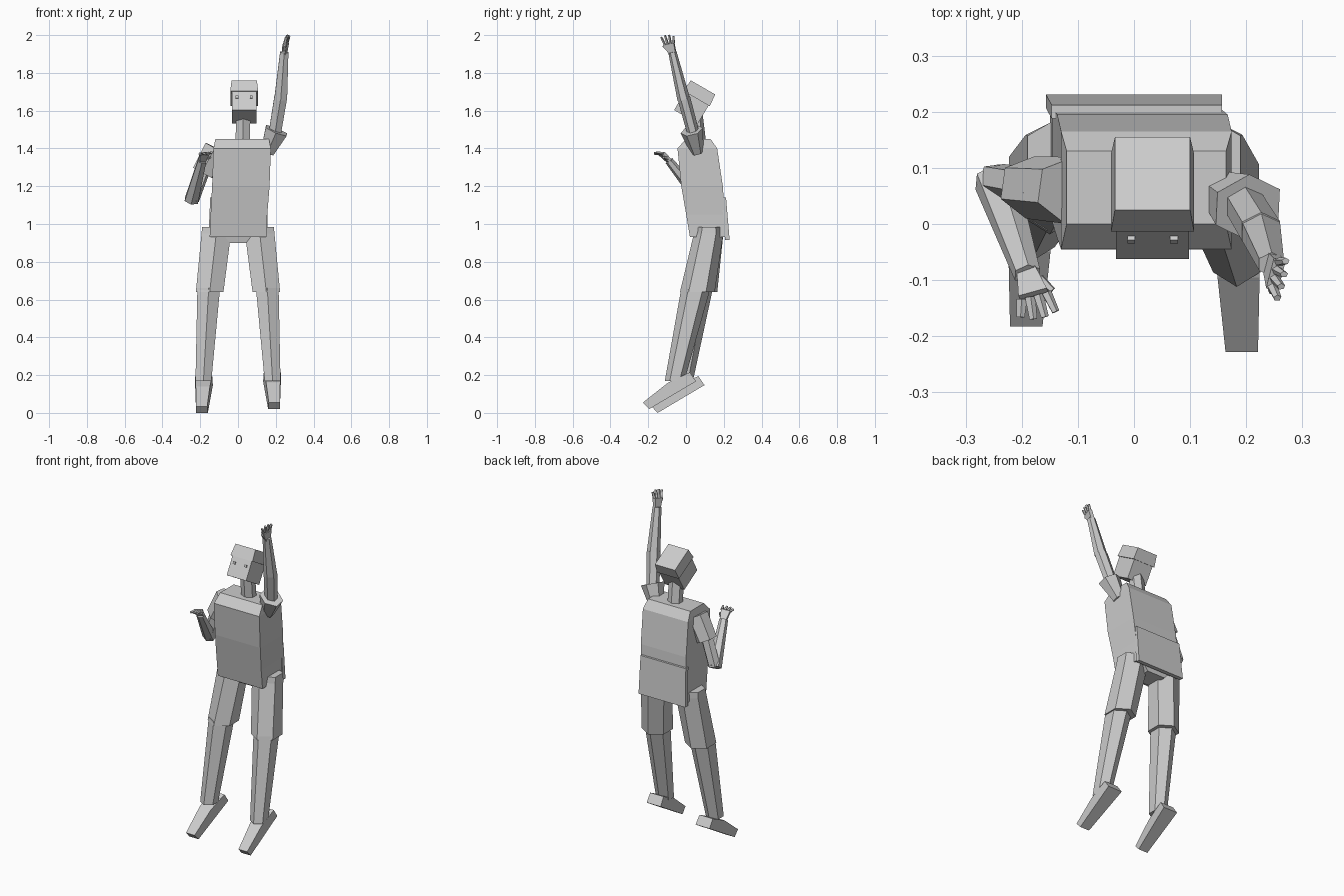
import bpy, bmesh, math
from mathutils import Vector, Matrix

cube = bpy.data.objects.get("Cube")
if cube:
    bpy.data.objects.remove(cube)

gray = bpy.data.materials.new("plain_gray")
gray.use_nodes = True
gray.diffuse_color = (0.6, 0.6, 0.6, 1)
gray.node_tree.nodes["Principled BSDF"].inputs["Base Color"].default_value = (0.6, 0.6, 0.6, 1)


def finish(name, bm):
    bmesh.ops.recalc_face_normals(bm, faces=bm.faces)
    mesh = bpy.data.meshes.new(name)
    bm.to_mesh(mesh)
    bm.free()
    mesh.materials.append(gray)
    obj = bpy.data.objects.new(name, mesh)
    bpy.context.collection.objects.link(obj)


def loft(name, rings, n=4):
    """Skin rings of (centre, half-width vector, half-depth vector)."""
    bm = bmesh.new()
    loops = []
    start = math.pi / n if n == 4 else math.pi / 2
    grow = 1 / math.cos(math.pi / n)
    for c, u, v in rings:
        ring = []
        for i in range(n):
            a = start + i * math.tau / n
            depth = grow if n == 4 else 1
            ring.append(bm.verts.new(c + u * (grow * math.cos(a)) + v * (depth * math.sin(a))))
        loops.append(ring)
    for a, b in zip(loops, loops[1:]):
        for i in range(n):
            j = (i + 1) % n
            bm.faces.new((a[i], a[j], b[j], b[i]))
    bm.faces.new(loops[0])
    bm.faces.new(loops[-1])
    finish(name, bm)


def flat(x, y, z, rx, ry):
    return Vector((x, y, z)), Vector((rx, 0, 0)), Vector((0, ry, 0))


def tube(name, a, b, ra, rb, n=6):
    """Straight limb segment between two points."""
    a, b = Vector(a), Vector(b)
    q = Vector((0, 0, 1)).rotation_difference(b - a)
    u, v = q @ Vector((1, 0, 0)), q @ Vector((0, 1, 0))
    loft(name, [(a, u * ra, v * ra), (b, u * rb, v * rb)], n)


# Torso, back panel, pelvis and neck
loft("torso", [flat(0, .123, .93, .15, .102), flat(.005, .103, 1.05, .15, .102),
               flat(.015, .085, 1.2, .152, .11), flat(.022, .06, 1.4, .152, .105),
               flat(.022, .065, 1.45, .142, .065)])
loft("back_panel", [flat(0, .219, .915, .157, .012), flat(.005, .2, 1.14, .152, .012)])
loft("pelvis", [flat(0, .13, .9, .06, .06), flat(0, .125, .97, .12, .07)])
loft("neck", [flat(.025, .07, 1.42, .038, .038), flat(.028, .05, 1.6, .038, .036)], 6)

# Head and cap, tipped back
head_pose = Matrix.Translation((.033, .045, 1.645)) @ Matrix.Rotation(math.radians(-30), 4, 'X')


def head_block(name, rings):
    r = head_pose.to_3x3()
    loft(name, [(head_pose @ Vector((x, y, z)), r @ Vector((w, 0, 0)), r @ Vector((0, d, 0)))
                for x, y, z, w, d in rings])


head_block("head", [(0, 0, -.09, .065, .072), (0, 0, .05, .065, .074)])
head_block("cap", [(0, 0, .022, .074, .08), (0, 0, .09, .067, .075)])
for side, x in (("right", -.038), ("left", .038)):
    head_block(side + "_eye", [(x, -.076, -.02, .007, .005), (x, -.076, -.006, .007, .005)])

# Legs and shoes
shoe_profile = [(.053, .167), (.02, .215), (-.095, .16), (-.228, .055), (-.195, .02)]
for side, s, back, drop in (("left", 1, 0, 0), ("right", -1, .045, .02)):
    loft(side + "_thigh", [flat(s * .15, .06 + back * .3, .64, .073, .092),
                           flat(s * .115, .12, .95, .078, .078),
                           flat(s * .13, .122, .985, .06, .07)], 6)
    loft(side + "_shin", [flat(s * .183, -.06 + back, .17, .042, .052),
                          flat(s * .155, .052 + back * .3, .66, .06, .077)], 6)
    bm = bmesh.new()
    walls = []
    for edge in (-1, 1):
        wall = []
        for y, z in shoe_profile:
            t = (.053 - y) / .28
            x = s * (.18 + .012 * t) + edge * (.047 - .018 * t)
            wall.append(bm.verts.new((x, y + back, z - drop)))
        bm.faces.new(wall)
        walls.append(wall)
    for i in range(len(shoe_profile)):
        j = (i + 1) % len(shoe_profile)
        bm.faces.new((walls[0][i], walls[0][j], walls[1][j], walls[1][i]))
    finish(side + "_shoe", bm)


def hand(side, wrist, knuckles, tip, across):
    """Palm, four spread fingers and a thumb."""
    wrist, knuckles, tip, across = map(Vector, (wrist, knuckles, tip, across))
    thin = across.cross(knuckles - wrist).normalized() * .011
    loft(side + "_palm", [(wrist, across * .018, thin), (knuckles, across * .028, thin)])
    for i, k in enumerate((-.024, -.008, .008, .024)):
        reach = (tip - knuckles) * (1, 1.1, 1.05, .8)[i]
        start = knuckles + across * k
        tube(f"{side}_finger_{i + 1}", start, start + reach + across * k * .4, .008, .006, 5)
    start = wrist.lerp(knuckles, .4) - across * .018
    tube(side + "_thumb", start, start + (tip - knuckles) * .7 - across * .02, .009, .006, 5)


# Raised left arm
tube("left_sleeve", (.155, .06, 1.38), (.203, .03, 1.495), .035, .06)
tube("left_upper_arm", (.185, .055, 1.42), (.226, -.012, 1.67), .032, .034)
tube("left_forearm", (.226, -.012, 1.66), (.245, -.072, 1.91), .034, .022)
hand("left", (.245, -.07, 1.9), (.253, -.09, 1.955), (.264, -.1, 1.996), (.25, .95, .2))

# Bent right arm
tube("right_sleeve", (-.115, .06, 1.4), (-.185, .065, 1.27), .06, .056)
tube("right_upper_arm", (-.16, .06, 1.36), (-.243, .075, 1.13), .036, .034)
tube("right_forearm", (-.246, .078, 1.125), (-.19, -.09, 1.335), .036, .022)
hand("right", (-.19, -.085, 1.33), (-.178, -.128, 1.372), (-.17, -.165, 1.375), (-.9, -.25, -.1))
